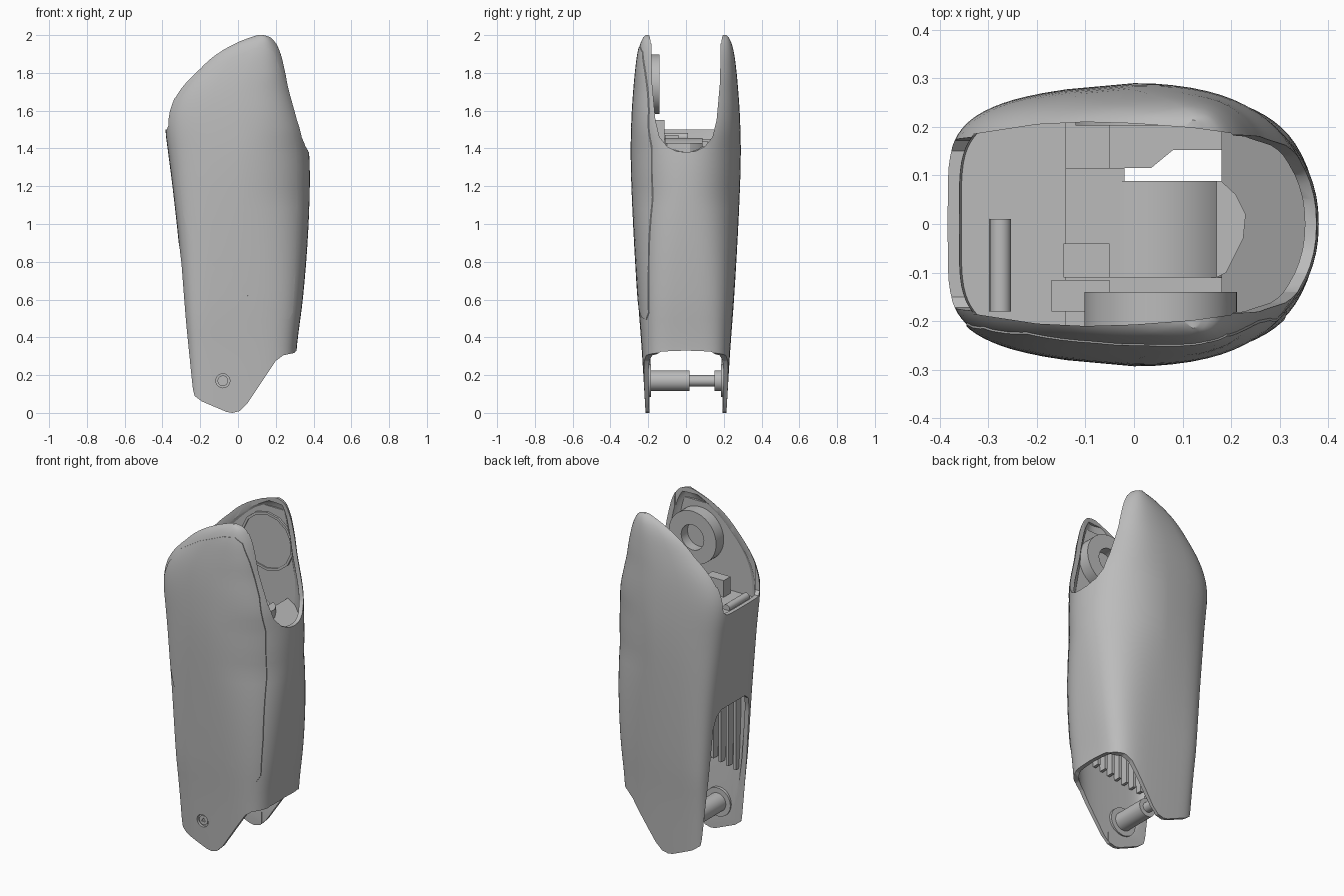
import bpy
import bmesh
from math import cos, sin, pi
from mathutils import Matrix, Vector

default_cube = bpy.data.objects.get("Cube")
if default_cube:
    bpy.data.objects.remove(default_cube, do_unlink=True)

grey = bpy.data.materials.new("satin_grey")
grey.use_nodes = True
grey.diffuse_color = (0.5, 0.5, 0.5, 1)
grey.node_tree.nodes["Principled BSDF"].inputs["Base Color"].default_value = (0.5, 0.5, 0.5, 1)

# Body sections: height, centre x, reach to -x, reach to +x, half depth
SECTIONS = [
    (0, 0, .252, .3, .214), (.33, 0, .271, .31, .234), (.6, 0, .29, .343, .254),
    (.9, 0, .314, .368, .272), (1.2, 0, .347, .38, .286), (1.38, 0, .37, .376, .29),
    (1.5, 0, .384, .36, .288), (1.6, 0, .378, .33, .284), (1.7, 0, .338, .3, .277),
    (1.8, .03, .292, .245, .268), (1.9, .07, .232, .178, .255), (1.96, .1, .15, .118, .24),
    (1.99, .12, .08, .065, .224), (2, .12, .03, .025, .214)]


def make(name, bm):
    bmesh.ops.recalc_face_normals(bm, faces=bm.faces)
    mesh = bpy.data.meshes.new(name)
    bm.to_mesh(mesh)
    bm.free()
    mesh.materials.append(grey)
    obj = bpy.data.objects.new(name, mesh)
    bpy.context.collection.objects.link(obj)
    return obj


def ramp(z, start, end):
    return min(max((z - start) / (end - start), 0), 1)


def section_at(z):
    """Smoothly interpolated body section at a height."""
    z = min(max(z, 0), 2)
    i = max(k for k in range(len(SECTIONS) - 1) if SECTIONS[k][0] <= z)
    a, b = SECTIONS[i], SECTIONS[i + 1]
    before, after = SECTIONS[max(i - 1, 0)], SECTIONS[min(i + 2, len(SECTIONS) - 1)]
    h = b[0] - a[0]
    t = (z - a[0]) / h
    out = []
    for k in range(1, 5):
        m0 = (b[k] - before[k]) / (b[0] - before[0]) * h
        m1 = (after[k] - a[k]) / (after[0] - a[0]) * h
        out.append(a[k] * (2*t**3 - 3*t*t + 1) + b[k] * (3*t*t - 2*t**3)
                   + m0 * (t**3 - 2*t*t + t) + m1 * (t**3 - t*t))
    return out


def body(name, low, high, inset=0, count=72):
    """Solid loft: rounded towards +x, tapered and boxy towards -x."""
    bm = bmesh.new()
    levels = [low + (high - low) * sin(pi / 2 * i / 44) for i in range(45)]
    previous = None
    for z in levels:
        c, left, right, depth = section_at(z)
        right_power = 4.2 - 2 * ramp(z, .3, 1.15) + ramp(z, 1.4, 1.8)
        left_power = 7 - 2 * ramp(z, .5, 1.3)
        ring = []
        for k in range(count):
            u, v = cos(2 * pi * k / count), sin(2 * pi * k / count)
            n = right_power if u > 0 else left_power
            taper = 0 if u > 0 else .03 + .14 * ramp(z, .5, 1.4)
            along = abs(u) ** (2 / n)
            reach = max((right if u > 0 else left) - inset, .006)
            x = c + reach * along * (1 if u > 0 else -1)
            y = (depth - inset) * abs(v) ** (2 / n) * (1 - taper * along ** 1.4)
            ring.append(bm.verts.new((x, y if v > 0 else -y, z)))
        if previous:
            for k in range(count):
                j = (k + 1) % count
                bm.faces.new((previous[k], previous[j], ring[j], ring[k]))
        else:
            bm.faces.new(ring)
        previous = ring
    bm.faces.new(previous)
    return make(name, bm)


def prism(name, points, axis, start, end):
    """Flat outline pushed along one axis; points use the other two axes in order."""
    bm = bmesh.new()
    index = "xyz".index(axis)
    place = lambda p: p[:index] + (start,) + p[index:]
    face = bm.faces.new([bm.verts.new(place(p)) for p in points])
    new = bmesh.ops.extrude_face_region(bm, geom=[face])["geom"]
    push = Vector((0, 0, 0))
    push[index] = end - start
    bmesh.ops.translate(bm, vec=push, verts=[g for g in new if isinstance(g, bmesh.types.BMVert)])
    return make(name, bm)


def box(name, x0, x1, y0, y1, z0, z1):
    return prism(name, [(x0, z0), (x1, z0), (x1, z1), (x0, z1)], "y", y0, y1)


def rod(name, x, z, radius, y0, y1, sides=40):
    bm = bmesh.new()
    spin = Matrix.Translation((x, (y0 + y1) / 2, z)) @ Matrix.Rotation(pi / 2, 4, "X")
    bmesh.ops.create_cone(bm, cap_ends=True, segments=sides, radius1=radius,
                          radius2=radius, depth=y1 - y0, matrix=spin)
    return make(name, bm)


def carve(obj, cutter, operation="DIFFERENCE"):
    """Apply a boolean and discard the cutter."""
    mod = obj.modifiers.new("cut", "BOOLEAN")
    mod.operation, mod.object, mod.solver = operation, cutter, "EXACT"
    graph = bpy.context.evaluated_depsgraph_get()
    mesh = bpy.data.meshes.new_from_object(obj.evaluated_get(graph))
    obj.modifiers.clear()
    obj.data = mesh
    bpy.data.objects.remove(cutter, do_unlink=True)


def fit(obj):
    """Trim an inner part to the inside of the housing."""
    carve(obj, body("inside", 0, 1.99, .014), "INTERSECT")


def mirrored(half):
    return half + [(-y, z) for y, z in reversed(half) if y > 0]


# Hollow housing, open between the cheeks at the top and at the bottom
housing = body("housing", 0, 2)
carve(housing, body("hollow", -.1, 1.97, .024))
front_notch = [(0, 1.38), (.05, 1.385), (.1, 1.41), (.14, 1.46), (.162, 1.55), (.18, 1.75), (.188, 2.2)]
rear_notch = [(0, 1.5), (.15, 1.5), (.172, 1.52), (.182, 1.75), (.188, 2.2)]
lower_arch = [(0, .33), (.13, .325), (.175, .3), (.195, .25), (.2, -.2)]
side_window = [(0, .9), (.11, .9), (.15, .87), (.17, .8), (.188, .3), (.198, -.2)]
carve(housing, prism("notch", mirrored(front_notch), "x", .02, 1))
carve(housing, prism("notch", mirrored(rear_notch), "x", -1, .03))
rim = [(.23, .15), (.2, .187), (.12, .198), (0, .207), (-.1, .21), (-.2, .205), (-.33, .185), (-.345, .16)]
carve(housing, prism("rim_bow", rim + [(x, -y) for x, y in reversed(rim)], "z", 1.51, 2.2))
carve(housing, prism("arch", mirrored(lower_arch), "x", .02, 1))
carve(housing, prism("window", mirrored(side_window), "x", -1, .03))
foot = [(-.5, .2), (-.245, .15), (-.23, .09), (-.19, .06), (-.06, .005), (-.03, 0),
        (.01, .01), (.05, .05), (.17, .23), (.2, .275), (.24, .305), (.5, .36),
        (.5, -.5), (-.5, -.5)]
carve(housing, prism("foot_trim", foot, "y", -1, 1))
PIN_X, PIN_Z = -.08, .17
carve(housing, rod("screw_hole", PIN_X, PIN_Z, .037, -.4, -.1))

# Slightly proud front cover
cover_outline = [
    (-.345, 1.5), (-.31, 1.25), (-.29, 1.05), (-.26, .95), (-.17, .82), (-.03, .68), (.12, .57),
    (.22, .505), (.27, .495), (.29, .53), (.305, .75), (.315, 1.1), (.31, 1.4), (.28, 1.6),
    (.23, 1.8), (.19, 1.91), (.15, 1.94), (.08, 1.93), (-.08, 1.86), (-.22, 1.77), (-.31, 1.66), (-.345, 1.57)]
cover = body("front_cover", 0, 2, -.003)
carve(cover, prism("cover_shape", cover_outline, "y", -1, -.14), "INTERSECT")
carve(cover, body("cover_hollow", -.1, 1.985, .008))

# Flat liners inside the cheeks
for name, near, far in (("front_liner", -.24, -.212), ("rear_liner", .215, .24)):
    liner = body(name, 0, 1.98, .015)
    carve(liner, box("slab", -1, 1, near, far, 1.05, 1.93), "INTERSECT")

# Round seats facing each other at the top
front_seat = rod("front_ring_seat", .055, 1.74, .157, -.23, -.14, 64)
carve(front_seat, rod("ring_bore", .055, 1.74, .075, -.2, 0, 48))
fit(front_seat)
rear_seat = rod("rear_round_seat", .05, 1.72, .175, .203, .225, 14)
carve(rear_seat, rod("seat_recess", .05, 1.72, .16, .1, .21, 14))
fit(rear_seat)

# Drive drum and decks seen through the top opening
drum = rod("drive_drum", .04, 1.27, .185, -.11, .088, 64)
carve(drum, box("drum_flat", .18, .4, -1, 1, 1, 2))
nose = [(.17, -.11), (.19, -.1), (.225, -.03), (.23, .02), (.21, .06), (.18, .088), (.17, .088)]
prism("drum_nose", nose, "z", 1.15, 1.43)
rod("drum_flange", .055, 1.27, .155, -.2, -.14, 64)
fit(box("side_deck", -.4, -.14, -.25, .25, 1.42, 1.45))
box("drum_deck", -.15, -.02, -.11, .115, 1.38, 1.44)
fit(box("rear_deck", -.15, -.05, .11, .25, 1.36, 1.4))
shelf = [(-.05, .115), (.035, .115), (.08, .152), (.18, .152), (.18, .25), (-.05, .25)]
fit(prism("rear_shelf", shelf, "z", 1.3, 1.34))
fit(box("front_deck", -.15, .18, -.25, -.11, 1.36, 1.4))
box("latch_block", -.17, -.05, -.18, -.115, 1.4, 1.55)
box("latch_tab", -.145, -.05, -.11, -.04, 1.44, 1.47)
rod("deck_rail", -.275, 1.46, .022, -.18, .01, 24)
slope = [(.18, 1.41), (.18, 1.38), (.4, 1.25), (.4, 1.28)]
fit(prism("sloped_guide", slope, "y", -.25, .25))

# Cooling ribs inside the lower front cheek
for i in range(8):
    x = -.21 + i * .05
    fit(box(f"rib_{i + 1}", x, x + .018, -.25, -.175, .4 + .01 * i, .84 - .012 * i))

# Pivot pin with its bosses and screw
rod("pin_sleeve", PIN_X, PIN_Z, .055, -.2, .018)
rod("pin_shaft", PIN_X, PIN_Z, .03, 0, .17)
rod("pin_socket", PIN_X, PIN_Z, .055, .15, .205)
for name, near, far in (("front_boss", -.205, -.185), ("rear_boss", .185, .205)):
    rod(name, PIN_X, PIN_Z, .085, near, far)
screw = rod("screw_head", PIN_X, PIN_Z, .028, -.214, -.19, 24)
carve(screw, rod("screw_socket", PIN_X, PIN_Z, .015, -.3, -.207, 3))

# Smooth shading with crisp edges
bpy.ops.object.select_all(action="DESELECT")
for obj in bpy.context.collection.objects:
    if obj.type == "MESH" and grey.name in obj.data.materials:
        obj.select_set(True)
        bpy.context.view_layer.objects.active = obj
bpy.ops.object.shade_smooth_by_angle(angle=pi / 6)
